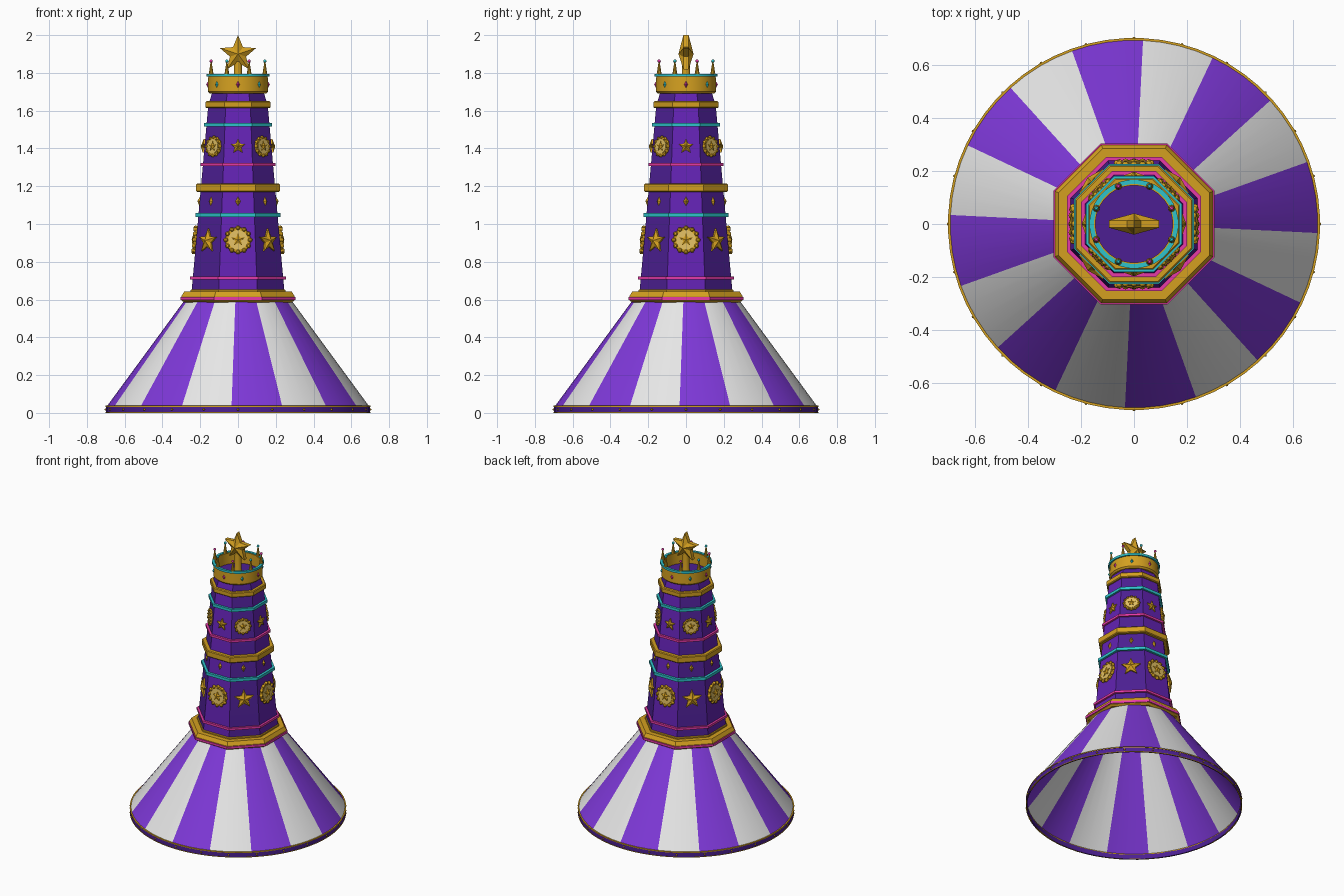
import bpy, bmesh, math
from mathutils import Matrix, Vector

cube = bpy.data.objects.get("Cube")
if cube:
    bpy.data.objects.remove(cube, do_unlink=True)


def material(name, hexcode):
    rgb = [int(hexcode[i:i + 2], 16) / 255 for i in (0, 2, 4)]
    lin = [c / 12.92 if c <= 0.04045 else ((c + 0.055) / 1.055) ** 2.4 for c in rgb]
    m = bpy.data.materials.new(name)
    m.use_nodes = True
    m.diffuse_color = (*lin, 1)
    m.node_tree.nodes["Principled BSDF"].inputs["Base Color"].default_value = (*lin, 1)
    return m


WHITE = material("white canvas", "EEEEEE")
STRIPE = material("bright purple canvas", "7E38D8")
PURPLE = material("tower purple", "6222B2")
DEEP = material("deep purple", "4C1F92")
GOLD = material("gold", "D4A020")
PALE = material("pale gold", "E0BE62")
TEAL = material("teal", "2EC4CC")
PINK = material("pink", "E83AA8")


def finish(name, bm, mats, smooth=True, rule=None):
    bmesh.ops.recalc_face_normals(bm, faces=bm.faces)
    me = bpy.data.meshes.new(name)
    if rule:
        for f in bm.faces:
            f.material_index = rule(f)
    bm.to_mesh(me)
    bm.free()
    for m in mats:
        me.materials.append(m)
    if smooth:
        me.shade_smooth()
        me.set_sharp_from_angle(angle=math.radians(30))
    ob = bpy.data.objects.new(name, me)
    bpy.context.collection.objects.link(ob)
    return ob


def lathe(name, profile, sides, mats, closed=True, caps=False, rule=None):
    """Spin (apothem, z) points; a flat side faces each axis."""
    bm = bmesh.new()
    k = 1 / math.cos(math.pi / sides)
    rings = []
    for r, z in profile:
        ring = []
        for i in range(sides):
            a = (i + 0.5) * math.tau / sides
            ring.append(bm.verts.new((r * k * math.cos(a), r * k * math.sin(a), z)))
        rings.append(ring)
    pairs = list(zip(rings, rings[1:]))
    if closed:
        pairs.append((rings[-1], rings[0]))
    for lo, hi in pairs:
        for i in range(sides):
            j = (i + 1) % sides
            bm.faces.new((lo[i], lo[j], hi[j], hi[i]))
    if caps:
        bm.faces.new(rings[0])
        bm.faces.new(rings[-1])
    return finish(name, bm, mats, rule=rule)


def band(name, inner, outer, z0, z1, sides, mat, chamfer=0.0):
    c = chamfer
    pts = [(inner, z0), (outer - c, z0), (outer, z0 + c), (outer, z1 - c), (outer - c, z1), (inner, z1)]
    if not c:
        pts = [pts[0], pts[1], pts[4], pts[5]]
    return lathe(name, pts, sides, [mat])


def tower_at(z):
    return 0.245 - 0.0895 * (z - 0.65)


def wall(angle, z, lift=0.0, apothem=None):
    """Frame on a tower face: x across, y up, z outward."""
    tilt = 0.0 if apothem else math.atan(0.0895)
    n = Vector((math.cos(angle) * math.cos(tilt), math.sin(angle) * math.cos(tilt), math.sin(tilt)))
    t = Vector((-math.sin(angle), math.cos(angle), 0))
    r = apothem or tower_at(z)
    p = Vector((math.cos(angle) * r, math.sin(angle) * r, z)) + n * lift
    m = Matrix((t, n.cross(t), n)).transposed().to_4x4()
    m.translation = p
    return m


def add_star(bm, m, radius, edge, peak, both=False):
    def ring(z):
        out = []
        for i in range(10):
            r = radius * (1 if i % 2 == 0 else 0.45)
            a = math.pi / 2 + i * math.pi / 5
            out.append(bm.verts.new(m @ Vector((r * math.cos(a), r * math.sin(a), z))))
        return out
    front, back = ring(edge), ring(-edge if both else 0)
    tip = bm.verts.new(m @ Vector((0, 0, peak)))
    rear = bm.verts.new(m @ Vector((0, 0, -peak if both else 0)))
    for i in range(10):
        j = (i + 1) % 10
        bm.faces.new((front[i], front[j], tip))
        bm.faces.new((back[j], back[i], rear))
        bm.faces.new((back[i], back[j], front[j], front[i]))


def add_cone(bm, m, r1, r2, depth, segments):
    bmesh.ops.create_cone(bm, cap_ends=True, segments=segments, radius1=r1, radius2=r2, depth=depth,
                          matrix=m @ Matrix.Translation((0, 0, depth / 2)))


def add_ball(bm, m, r):
    bmesh.ops.create_uvsphere(bm, u_segments=10, v_segments=6, radius=r, matrix=m)


EIGHTH = math.pi / 4

# Striped canvas skirt, open underneath


def stripe(f):
    c = f.calc_center_median()
    turn = (math.atan2(c.y, c.x) + math.pi / 64) % math.tau
    return int(turn / (math.pi / 8)) % 2


lathe("canvas_skirt", [(0.698, 0.03), (0.28, 0.6)], 64, [STRIPE, WHITE], closed=False, rule=stripe)
band("skirt_hem", 0.692, 0.699, 0, 0.034, 64, DEEP)
band("hem_top_trim", 0.692, 0.701, 0.032, 0.038, 64, GOLD)
band("hem_bottom_trim", 0.692, 0.701, 0, 0.004, 64, GOLD)
bm = bmesh.new()
for i in range(24):
    add_ball(bm, wall(i * math.tau / 24, 0.018, apothem=0.7), 0.006)
finish("hem_studs", bm, [GOLD])

# Eight-sided tower with alternating panels


def panel(f):
    c = f.calc_center_median()
    if abs(f.normal.z) > 0.9:
        return 1
    return round(math.atan2(c.y, c.x) / EIGHTH) % 2


lathe("tower", [(tower_at(0.59), 0.59), (tower_at(1.63), 1.63), (0.135, 1.70)], 8,
      [PURPLE, DEEP], closed=False, caps=True, rule=panel)

# Collar where tower meets canvas
lathe("collar", [(0.2, 0.585), (0.285, 0.585), (0.298, 0.595), (0.298, 0.62), (0.285, 0.642), (0.2, 0.642)],
      8, [GOLD])
band("collar_trim", 0.28, 0.304, 0.597, 0.613, 8, PINK)
band("tower_foot", 0.2, 0.252, 0.635, 0.654, 8, GOLD, 0.004)

# Rings round the tower
for name, z, half, out, mat in (
        ("lower_pink_ring", 0.713, 0.008, 0.014, PINK), ("lower_teal_ring", 1.048, 0.010, 0.016, TEAL),
        ("middle_gold_ring", 1.192, 0.022, 0.025, GOLD), ("upper_pink_ring", 1.315, 0.008, 0.014, PINK),
        ("upper_teal_ring", 1.526, 0.010, 0.014, TEAL), ("upper_gold_ring", 1.632, 0.018, 0.015, GOLD)):
    r = tower_at(z)
    band(name, r - 0.03, r + out, z - half, z + half, 8, mat, 0.005 if mat == GOLD else 0)


# Medallions, stars and diamonds on the faces
def medallion(name, angle, z, r):
    m = wall(angle, z)
    bm = bmesh.new()
    add_cone(bm, m, r * 0.92, r * 0.88, 0.012, 32)
    for i in range(12):
        a = i * math.tau / 12
        add_ball(bm, m @ Matrix.Translation((r * 0.86 * math.cos(a), r * 0.86 * math.sin(a), 0.008)), r * 0.17)
    finish(name + "_rim", bm, [GOLD])
    bm = bmesh.new()
    add_cone(bm, m, r * 0.7, r * 0.7, 0.014, 32)
    finish(name + "_face", bm, [PALE])
    bm = bmesh.new()
    add_star(bm, m @ Matrix.Translation((0, 0, 0.012)), r * 0.5, 0.005, 0.012)
    finish(name + "_star", bm, [GOLD], smooth=False)


stars, diamonds = bmesh.new(), bmesh.new()
for i in range(8):
    a = i * EIGHTH
    if i % 2 == 0:
        medallion("large_medallion", a, 0.915, 0.074)
        add_star(stars, wall(a, 1.41), 0.04, 0.008, 0.02)
    else:
        medallion("small_medallion", a, 1.41, 0.056)
        add_star(stars, wall(a, 0.91), 0.066, 0.01, 0.026)
    add_cone(diamonds, wall(a, 1.12) @ Matrix.Diagonal((0.55, 1, 1, 1)), 0.025, 0, 0.012, 4)
finish("wall_stars", stars, [GOLD], smooth=False)
finish("wall_diamonds", diamonds, [GOLD], smooth=False)

# Crown with gems and spikes
lathe("crown", [(0.13, 1.692), (0.15, 1.692), (0.16, 1.702), (0.157, 1.79), (0.145, 1.79), (0.145, 1.706)],
      32, [GOLD])
band("crown_ring", 0.15, 0.167, 1.78, 1.795, 32, TEAL)
lathe("crown_floor", [(0.146, 1.7), (0.146, 1.71)], 32, [DEEP], closed=False, caps=True)
spikes = bmesh.new()
gems = {0: bmesh.new(), 1: bmesh.new()}
balls = {0: bmesh.new(), 1: bmesh.new()}
for i in range(8):
    a = i * EIGHTH
    add_cone(gems[i % 2], wall(a, 1.738, apothem=0.157) @ Matrix.Diagonal((0.6, 1, 1, 1)), 0.02, 0, 0.012, 4)
    b = a + EIGHTH / 2
    foot = Matrix.Translation((0.154 * math.cos(b), 0.154 * math.sin(b), 1.788))
    add_cone(spikes, foot, 0.014, 0.003, 0.07, 10)
    add_ball(balls[i % 2], foot @ Matrix.Translation((0, 0, 0.074)), 0.009)
finish("crown_spikes", spikes, [GOLD])
for k, (label, mat) in enumerate((("pink", PINK), ("teal", TEAL))):
    finish(label + "_gems", gems[k], [mat], smooth=False)
    finish(label + "_spike_balls", balls[k], [mat])

# Topping star on its post
lathe("star_post", [(0.03, 1.70), (0.024, 1.73), (0.02, 1.86)], 16, [GOLD], closed=False, caps=True)
bm = bmesh.new()
add_star(bm, Matrix.Translation((0, 0, 1.9)) @ Matrix.Rotation(math.pi / 2, 4, 'X'), 0.1, 0.014, 0.04, both=True)
finish("top_star", bm, [GOLD], smooth=False)
